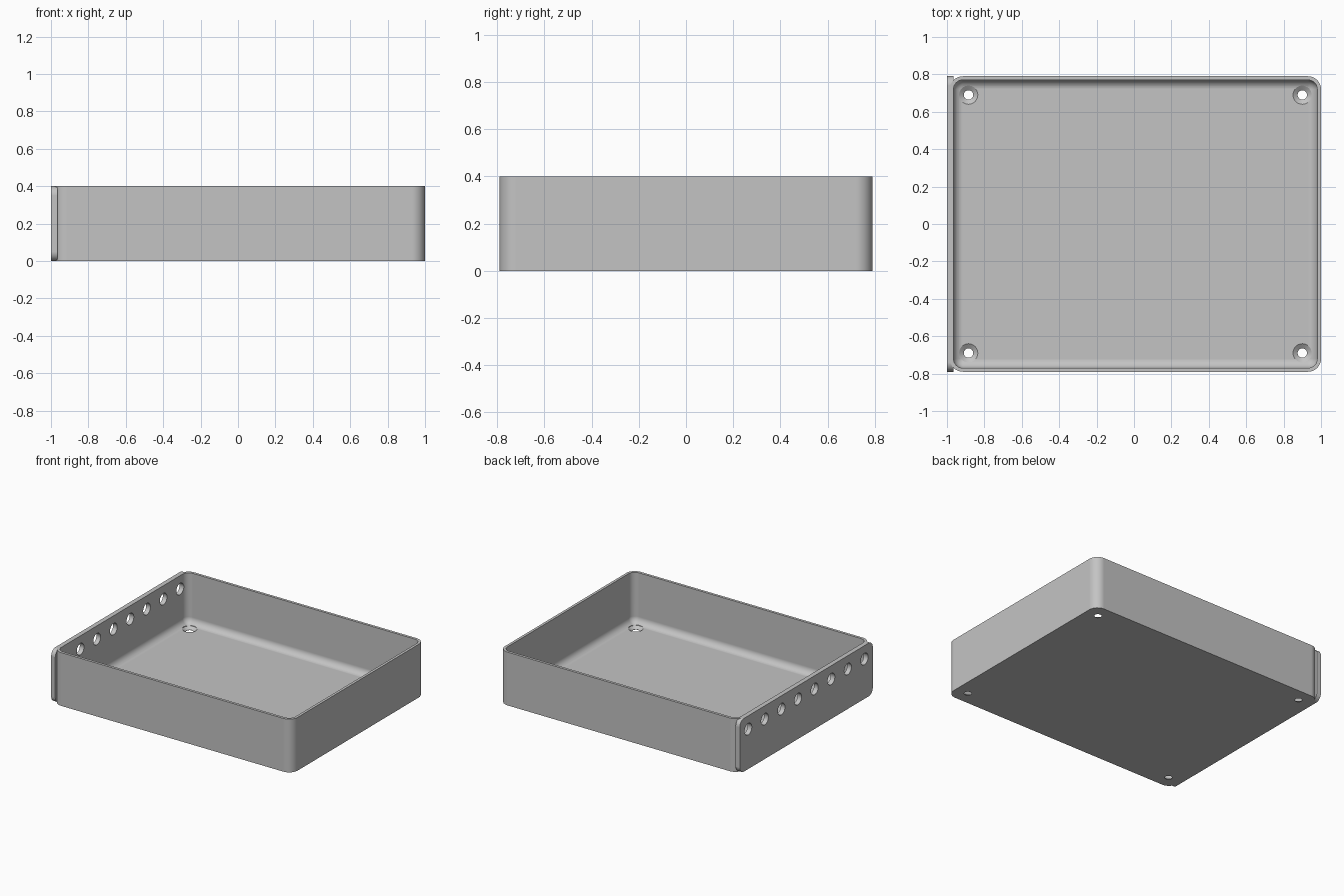
import bpy, bmesh, math
from mathutils import Matrix, Vector

if "Cube" in bpy.data.objects:
    bpy.data.objects.remove(bpy.data.objects["Cube"])

# Main sizes
X0, X1, Y, H = -0.985, 1.0, 0.79, 0.4
WALL, CORNER, FILLET = 0.02, 0.07, 0.05
INSET = 0.1

grey = bpy.data.materials.new("plain grey")
grey.use_nodes = True
grey.diffuse_color = (0.55, 0.55, 0.55, 1)
grey.node_tree.nodes["Principled BSDF"].inputs["Base Color"].default_value = (0.55, 0.55, 0.55, 1)


def rounded_rect(w, h, r, steps=8):
    """Counter-clockwise rounded rectangle with half sizes w and h."""
    pts = []
    for i, (sx, sy) in enumerate([(1, 1), (-1, 1), (-1, -1), (1, -1)]):
        for k in range(steps + 1):
            a = math.pi / 2 * (i + k / steps)
            pts.append((sx * (w - r) + r * math.cos(a), sy * (h - r) + r * math.sin(a)))
    return pts


def circle(r, n=32):
    return [(r * math.cos(2 * math.pi * k / n), r * math.sin(2 * math.pi * k / n)) for k in range(n)]


def loft(bm, sections, matrix):
    """Skin a stack of (outline, height) sections and cap both ends."""
    rings = [[bm.verts.new(matrix @ Vector((x, y, z))) for x, y in pts] for pts, z in sections]
    for a, b in zip(rings, rings[1:]):
        for i in range(len(a)):
            j = (i + 1) % len(a)
            bm.faces.new((a[i], a[j], b[j], b[i]))
    bm.faces.new(rings[0][::-1])
    bm.faces.new(rings[-1])


def finish(bm, name):
    bmesh.ops.recalc_face_normals(bm, faces=bm.faces)
    mesh = bpy.data.meshes.new(name)
    bm.to_mesh(mesh)
    bm.free()
    mesh.materials.append(grey)
    obj = bpy.data.objects.new(name, mesh)
    bpy.context.collection.objects.link(obj)
    return obj


# Open tray: outside, rim, inside wall, rounded floor edge
half_x = (X1 - X0) / 2


def outline(inset):
    return rounded_rect(half_x - inset, Y - inset, max(CORNER - inset, 0.003))


sections = [(outline(0), 0), (outline(0), H), (outline(WALL), H)]
for k in range(9):
    a = math.pi / 2 * k / 8
    sections.append((outline(WALL + FILLET * (1 - math.cos(a))), WALL + FILLET * (1 - math.sin(a))))
bm = bmesh.new()
loft(bm, sections, Matrix.Translation(((X0 + X1) / 2, 0, 0)))
tray = finish(bm, "tray")

# Thick end plate with rounded corners
along_x = Matrix(((0, 0, 1, 0), (1, 0, 0, 0), (0, 1, 0, 0), (0, 0, 0, 1)))
bm = bmesh.new()
plate_outline = rounded_rect(Y, H / 2, 0.05)
loft(bm, [(plate_outline, -1.0), (plate_outline, -0.966)], Matrix.Translation((0, 0, H / 2)) @ along_x)
end_plate = finish(bm, "end_plate")

# Cutter: countersunk corner holes and a row of eight side holes
bm = bmesh.new()
for x in (X0 + INSET, X1 - INSET):
    for y in (-Y + INSET, Y - INSET):
        loft(bm, [(circle(0.025), -0.1), (circle(0.025), 0.002), (circle(0.05), WALL), (circle(0.05), 0.1)],
             Matrix.Translation((x, y, 0)))
for k in range(8):
    y = (Y - INSET) * (2 * k / 7 - 1)
    loft(bm, [(circle(0.043), -1.1), (circle(0.043), -0.9)],
         Matrix.Translation((0, y, H - INSET)) @ along_x)
cutter = finish(bm, "hole_cutter")
cutter.hide_render = True

# Cut the holes, then shade smooth with sharp edges kept
for obj in (tray, end_plate):
    cut = obj.modifiers.new("holes", "BOOLEAN")
    cut.operation = "DIFFERENCE"
    cut.solver = "EXACT"
    cut.object = cutter
    bpy.context.view_layer.update()
    result = bpy.data.meshes.new_from_object(obj.evaluated_get(bpy.context.evaluated_depsgraph_get()))
    obj.modifiers.clear()
    obj.data = result
    result.shade_smooth()
    result.set_sharp_from_angle(angle=math.radians(30))
    weighted = obj.modifiers.new("clean shading", "WEIGHTED_NORMAL")
    weighted.keep_sharp = True

bpy.data.objects.remove(cutter)
